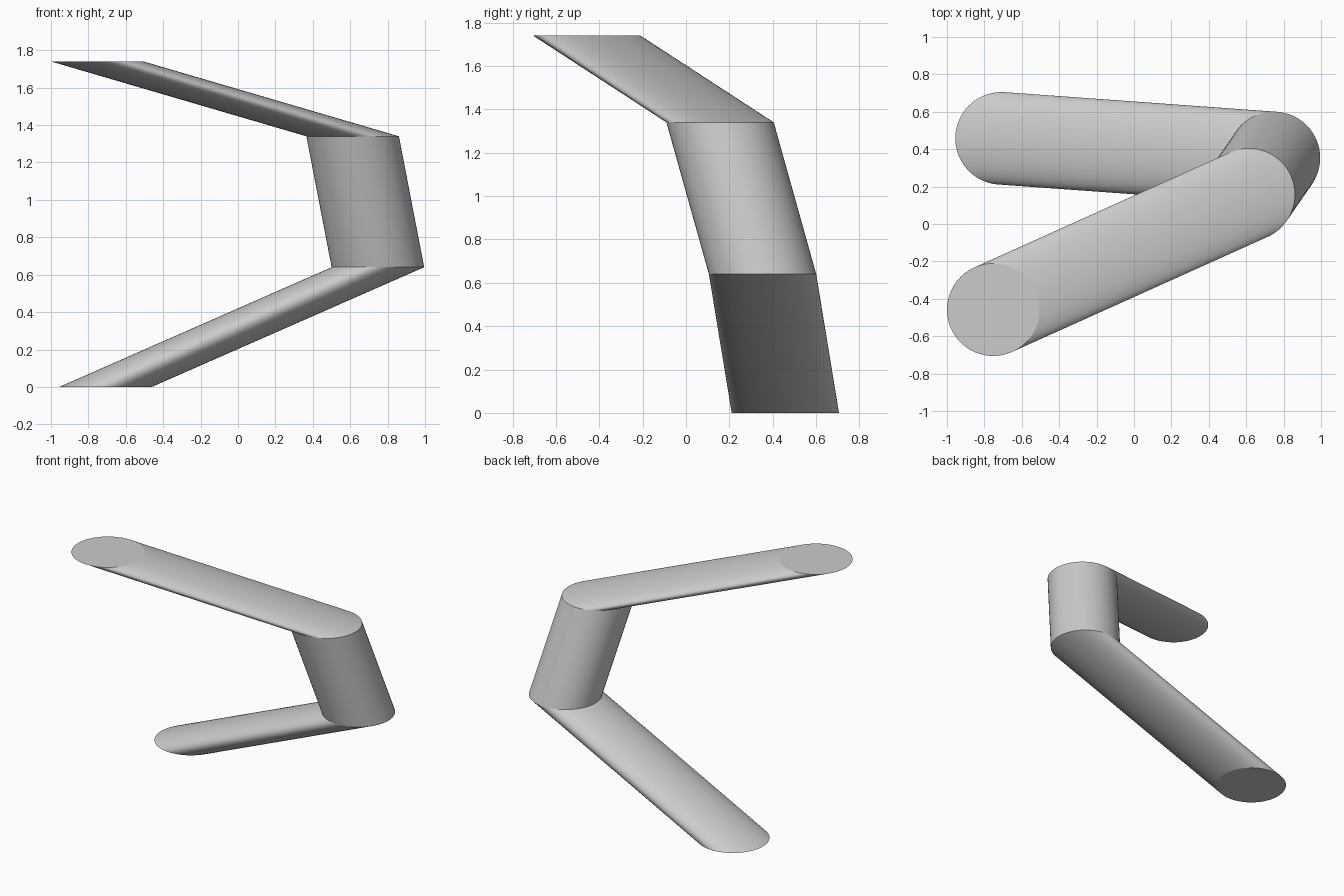
import bpy
import bmesh
from math import cos, sin, tau

cube = bpy.data.objects.get("Cube")
if cube:
    bpy.data.objects.remove(cube, do_unlink=True)

RADIUS = 0.2475
SIDES = 64
# Centres of the level circles that the bent bar passes through
PATH = [(-0.708, 0.458, 0), (0.748, 0.353, 0.64),
        (0.613, 0.157, 1.34), (-0.7525, -0.458, 1.74)]

grey = bpy.data.materials.new("plain grey")
grey.use_nodes = True
colour = (0.6, 0.6, 0.6, 1)
grey.diffuse_color = colour
grey.node_tree.nodes["Principled BSDF"].inputs["Base Color"].default_value = colour

# Loft one horizontal circle along the path
bm = bmesh.new()
rings = []
for x, y, z in PATH:
    rings.append([bm.verts.new((x + RADIUS * cos(tau * i / SIDES),
                                y + RADIUS * sin(tau * i / SIDES), z))
                  for i in range(SIDES)])

for low, high in zip(rings, rings[1:]):
    for i in range(SIDES):
        j = (i + 1) % SIDES
        bm.faces.new((low[i], low[j], high[j], high[i])).smooth = True

# Flat end caps
bm.faces.new(rings[0][::-1])
bm.faces.new(rings[-1])

# Crisp creases around the ends and both bends
for edge in bm.edges:
    a, b = edge.verts
    edge.smooth = abs(a.co.z - b.co.z) > 0.01

mesh = bpy.data.meshes.new("bent_bar")
bm.to_mesh(mesh)
bm.free()
mesh.materials.append(grey)
bar = bpy.data.objects.new("bent_bar", mesh)
bpy.context.collection.objects.link(bar)
